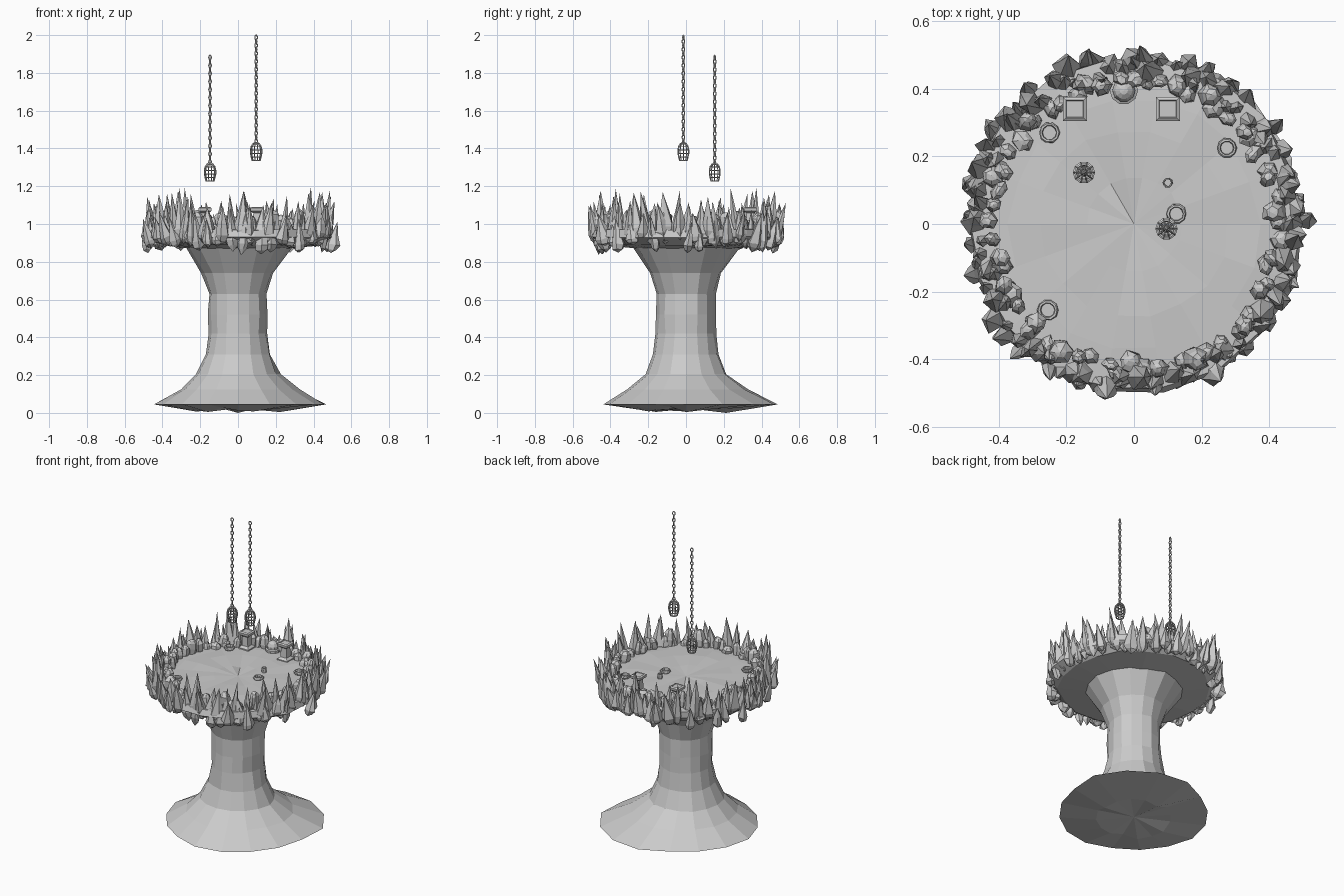
import bpy, bmesh, math, random
from mathutils import Vector, Matrix

random.seed(7)
if "Cube" in bpy.data.objects:
    bpy.data.objects.remove(bpy.data.objects["Cube"])

stone = bpy.data.materials.new("grey_stone")
stone.use_nodes = True
GREY = (0.6, 0.6, 0.6, 1)
stone.diffuse_color = GREY
stone.node_tree.nodes["Principled BSDF"].inputs["Base Color"].default_value = GREY


def finish(bm, name):
    bmesh.ops.recalc_face_normals(bm, faces=bm.faces)
    mesh = bpy.data.meshes.new(name)
    bm.to_mesh(mesh)
    bm.free()
    mesh.materials.append(stone)
    obj = bpy.data.objects.new(name, mesh)
    bpy.context.collection.objects.link(obj)
    return obj


def lathe(bm, profile, sides, matrix=Matrix(), jitter=0.0, jitter_z=0.0):
    """Spin (radius, height) pairs; zero radius gives a point."""
    rings = []
    for r, z in profile:
        ring = []
        for i in range(1 if r == 0 else sides):
            a = math.tau * i / sides
            rr = r * (1 + random.uniform(-jitter, jitter))
            zz = z + random.uniform(-jitter_z, jitter_z)
            ring.append(bm.verts.new(matrix @ Vector((rr * math.cos(a), rr * math.sin(a), zz))))
        rings.append(ring)
    for low, high in zip(rings, rings[1:]):
        for i in range(sides):
            j = (i + 1) % sides
            quad = [low[i % len(low)], low[j % len(low)], high[j % len(high)], high[i % len(high)]]
            bm.faces.new(list(dict.fromkeys(quad)))
    for ring in (rings[0], rings[-1]):
        if len(ring) > 2:
            bm.faces.new(ring)
    return rings


def at(x, y, z):
    return Matrix.Translation((x, y, z))


# Flared rock column with a ragged underside and one drawn-out corner
bm = bmesh.new()
column = [(0, 0.025), (0.22, 0.02), (0.43, 0.045), (0.31, 0.125), (0.22, 0.205), (0.175, 0.31),
          (0.157, 0.42), (0.155, 0.52), (0.155, 0.63), (0.19, 0.74), (0.28, 0.875)]
rings = lathe(bm, column, 16, jitter=0.035)
for v in rings[1]:
    v.co.z = random.uniform(0.004, 0.035)
rings[1][4].co.z = 0
for ring, amount in ((rings[2], 0.2), (rings[3], 0.08)):
    for v in ring:
        reach = max(v.co.normalized().dot(Vector((0.68, 0.73, 0))), 0)
        v.co.xy *= 1 + amount * reach ** 2
finish(bm, "rock_column")

# Broad platform with a slightly uneven top
bm = bmesh.new()
plate = [(0.26, 0.872), (0.44, 0.89), (0.5, 0.93), (0.49, 0.97),
         (0.37, 0.978), (0.28, 0.98), (0.14, 0.98), (0, 0.975)]
rings = lathe(bm, plate, 18, jitter=0.025, jitter_z=0.004)
rings[6][6].co.z -= 0.02
finish(bm, "platform")


def crystal(bm, angle, radius, base, height, width, lean, sides, blunt):
    """Faceted shard, pointed below, leaning outward from the centre."""
    m = (Matrix.Rotation(angle, 4, 'Z') @ at(radius, 0, base)
         @ Matrix.Rotation(random.uniform(-0.15, 0.15), 4, 'X')
         @ Matrix.Rotation(lean, 4, 'Y') @ Matrix.Rotation(random.uniform(0, math.tau), 4, 'Z')
         @ Matrix.Diagonal((1, random.uniform(0.65, 1.1), 1, 1)))
    if blunt:
        shape = [(0, 0), (0.8, 0.2), (1, 0.5), (0.9, 0.82), (0.5, 0.96), (0, 1)]
    else:
        shape = [(0, 0), (0.8, 0.12), (1, 0.26), (0.6, 0.58), (0, 1)]
    lathe(bm, [(r * width, z * height) for r, z in shape], sides, m,
          jitter=0.18, jitter_z=height * 0.03)


# Outer wall of tall shards: upright spikes, and a lower fringe leaning out
bm = bmesh.new()
for count, r_low, r_high, z_low, z_high, h_low, h_high, lean_low, lean_high in (
        (66, 0.44, 0.475, 0.87, 0.92, 0.16, 0.29, -0.05, 0.15),
        (54, 0.455, 0.495, 0.84, 0.92, 0.13, 0.24, 0.05, 0.3)):
    for i in range(count):
        a = math.tau * (i + random.uniform(-0.4, 0.4)) / count
        crystal(bm, a, random.uniform(r_low, r_high), random.uniform(z_low, z_high),
                random.uniform(h_low, h_high), random.uniform(0.026, 0.046),
                random.uniform(lean_low, lean_high), random.choice((5, 6)), False)
finish(bm, "outer_crystals")

# Inner row of short blunt gems
bm = bmesh.new()
count = 60
for i in range(count):
    a = math.tau * (i + random.uniform(-0.35, 0.35)) / count
    crystal(bm, a, random.uniform(0.41, 0.44), random.uniform(0.92, 0.95),
            random.uniform(0.08, 0.13), random.uniform(0.024, 0.037),
            random.uniform(-0.15, 0.15), 6, True)
finish(bm, "inner_gems")

# Two square pedestals with flared base and cap
pedestal = [(0.05, 0), (0.05, 0.014), (0.03, 0.026), (0.027, 0.085),
            (0.047, 0.096), (0.05, 0.112), (0.037, 0.118), (0.034, 0.113)]
for side, x in (("right", -0.175), ("left", 0.1)):
    bm = bmesh.new()
    lathe(bm, pedestal, 4, at(x, 0.34, 0.972) @ Matrix.Rotation(math.pi / 4, 4, 'Z'))
    finish(bm, side + "_pedestal")

# Low stone rings and a small pot: outer wall, rim and hollow
bowl = [(0.85, 0), (1, 0.4), (1, 0.8), (0.9, 1), (0.72, 1), (0.66, 0.7), (0.66, 0.25), (0, 0.25)]
for n, (x, y, r, h) in enumerate([(-0.25, 0.27, 0.031, 0.022), (0.275, 0.225, 0.029, 0.022),
                                  (-0.255, -0.255, 0.031, 0.022), (0.125, 0.03, 0.03, 0.02),
                                  (0.1, 0.122, 0.015, 0.035)]):
    bm = bmesh.new()
    lathe(bm, [(a * r, b * h) for a, b in bowl], 10, at(x, y, 0.975), jitter=0.05)
    finish(bm, f"stone_ring_{n + 1}")

# Domed stone at the back
bm = bmesh.new()
dome = [(0.042, 0), (0.042, 0.02), (0.034, 0.024), (0.034, 0.04), (0.026, 0.058), (0.012, 0.068), (0, 0.07)]
lathe(bm, dome, 10, at(-0.03, 0.395, 0.972))
finish(bm, "domed_stone")


def chain_link(bm, matrix, half, width, wire):
    """Elongated closed ring in the local XZ plane."""
    loops = []
    for i in range(10):
        a = math.tau * i / 10
        out = Vector((math.cos(a), 0, math.sin(a)))
        mid = Vector((out.x * width, 0, out.z * half))
        loops.append([bm.verts.new(matrix @ (mid + out * wire * math.cos(b) + Vector((0, wire * math.sin(b), 0))))
                      for b in (k * math.tau / 5 for k in range(5))])
    for i in range(10):
        a, b = loops[i], loops[(i + 1) % 10]
        for k in range(5):
            bm.faces.new((a[k], a[(k + 1) % 5], b[(k + 1) % 5], b[k]))


# Hanging cage lanterns on chains
cage = [(0.021, 0), (0.025, 0.018), (0.029, 0.036), (0.029, 0.056), (0.025, 0.075), (0.015, 0.088), (0.006, 0.094)]
for side, x, y, bottom, top in (("right", -0.148, 0.152, 1.228, 1.892), ("left", 0.096, -0.014, 1.337, 1.998)):
    bm = bmesh.new()
    lathe(bm, cage, 10, at(x, y, bottom))
    cage_obj = finish(bm, side + "_lantern_cage")
    wire = cage_obj.modifiers.new("bars", 'WIREFRAME')
    wire.thickness = 0.008
    wire.use_even_offset = False

    bm = bmesh.new()
    start, links = bottom + 0.09, 27
    step = (top - start) / links
    for i in range(links):
        turn = Matrix.Rotation(math.pi / 2 * (i % 2) + 0.4, 4, 'Z')
        chain_link(bm, at(x, y, start + step * (i + 0.5)) @ turn, step * 0.58, 0.0075, 0.0034)
    finish(bm, side + "_chain")
